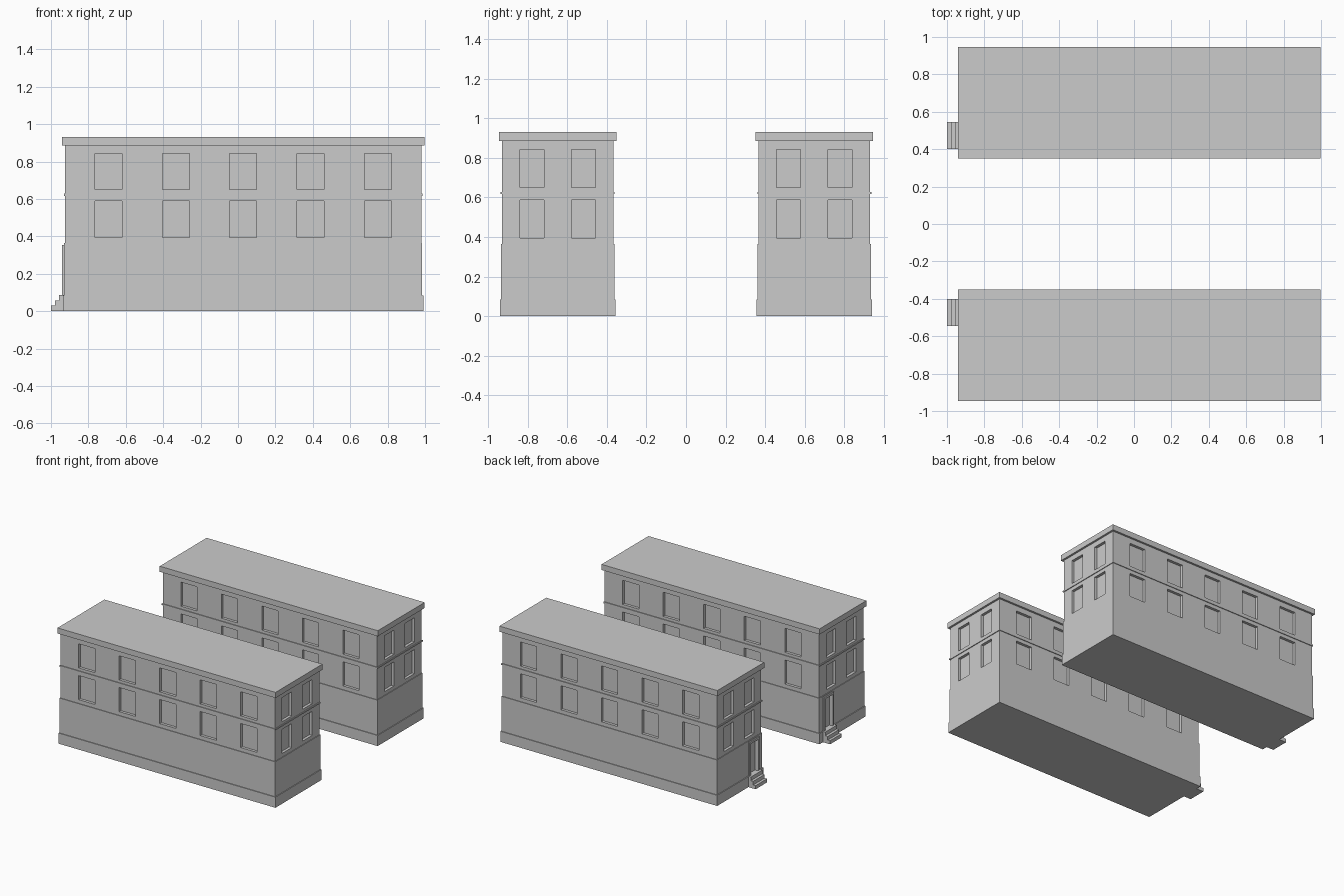
import bpy, bmesh
from mathutils import Vector

if "Cube" in bpy.data.objects:
    bpy.data.objects.remove(bpy.data.objects["Cube"])


def boxes(name, spans, mirror=True):
    """One object made of boxes given as (x0, x1, y0, y1, z0, z1)."""
    bm = bmesh.new()
    for x0, x1, y0, y1, z0, z1 in spans:
        verts = bmesh.ops.create_cube(bm, size=1)["verts"]
        bmesh.ops.scale(bm, verts=verts, vec=(x1 - x0, y1 - y0, z1 - z0))
        bmesh.ops.translate(bm, verts=verts, vec=Vector((x0 + x1, y0 + y1, z0 + z1)) / 2)
    mesh = bpy.data.meshes.new(name)
    bm.to_mesh(mesh)
    bm.free()
    ob = bpy.data.objects.new(name, mesh)
    bpy.context.collection.objects.link(ob)
    if mirror:
        add_mirror(ob)
    return ob


def add_mirror(ob):
    # the second building is the reflection across y = 0
    m = ob.modifiers.new("second_building", "MIRROR")
    m.use_axis = (False, True, False)


def cut(ob, cutter):
    b = ob.modifiers.new("recesses", "BOOLEAN")
    b.object = cutter
    b.operation = "DIFFERENCE"
    b.solver = "EXACT"
    cutter.hide_render = True
    cutter.hide_set(True)
    add_mirror(ob)


X0, X1, Y0, Y1 = -0.925, 0.98, 0.367, 0.93   # upper wall faces
XC, YC = (X0 + X1) / 2, (Y0 + Y1) / 2


def layer(grow, z0, z1):
    return (X0 - grow, X1 + grow, Y0 - grow, Y1 + grow, z0, z1)


# stacked masonry bands
boxes("plinth", [layer(0.011, 0, 0.085)])
ground = boxes("ground_storey", [layer(0.005, 0.085, 0.365)], mirror=False)
upper = boxes("upper_storeys", [layer(0, 0.365, 0.885)], mirror=False)
boxes("string_course", [layer(0.006, 0.617, 0.628)])
boxes("roof_slab", [layer(0.016, 0.885, 0.93)])

# window recesses: five per long side, two per end, on two floors
D = 0.022
holes = []
for z in (0.395, 0.65):
    for k in range(-2, 3):
        x = XC + 0.36 * k
        for y in (Y0, Y1):
            holes.append((x - 0.072, x + 0.072, y - D, y + D, z, z + 0.193))
    for s in (-1, 1):
        y = YC + 0.13 * s
        for x in (X0, X1):
            holes.append((x - D, x + D, y - 0.06, y + 0.06, z, z + 0.193))
cut(upper, boxes("window_cutter", holes, mirror=False))

# doorway recess with a raised surround
cut(ground, boxes("door_cutter", [(-0.96, -0.91, 0.425, 0.52, 0.08, 0.338)], mirror=False))
boxes("door_surround", [
    (-0.94, -0.925, 0.41, 0.425, 0.085, 0.355),
    (-0.94, -0.925, 0.52, 0.535, 0.085, 0.355),
    (-0.94, -0.925, 0.425, 0.52, 0.338, 0.355),
])

# three entrance steps
boxes("entrance_steps", [
    (-1.0 + 0.021 * i, -0.93, 0.40, 0.545, 0.029 * i, 0.029 * (i + 1)) for i in range(3)
])
